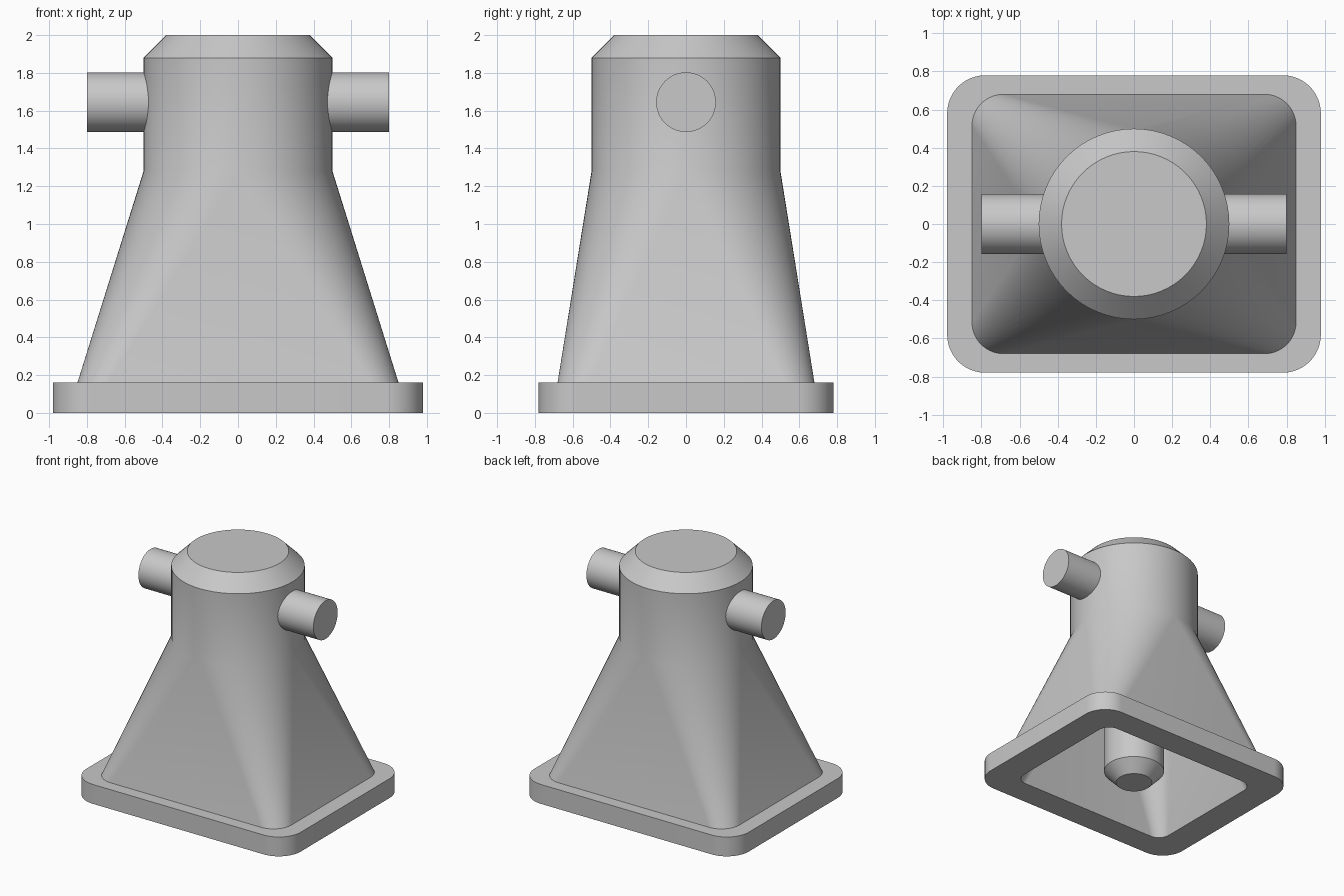
import bpy
import bmesh
from math import sin, cos, pi
from mathutils import Matrix

if "Cube" in bpy.data.objects:
    bpy.data.objects.remove(bpy.data.objects["Cube"], do_unlink=True)

STEPS = 16  # segments in each quarter turn

grey = bpy.data.materials.new("cast_grey")
grey.use_nodes = True
colour = (0.58, 0.58, 0.58, 1)
grey.diffuse_color = colour
grey.node_tree.nodes["Principled BSDF"].inputs["Base Color"].default_value = colour


def outline(hx, hy, r, z):
    """Rounded rectangle; it becomes a circle when hx = hy = r."""
    points = []
    for quarter, (sx, sy) in enumerate([(1, 1), (-1, 1), (-1, -1), (1, -1)]):
        for i in range(STEPS + 1):
            a = (quarter + i / STEPS) * pi / 2
            points.append((sx * (hx - r) + r * cos(a), sy * (hy - r) + r * sin(a), z))
    return points


def circle(r, z):
    return outline(r, r, r, z)


def loft(name, sections, matrix=Matrix()):
    """Skin a stack of matching outlines and cap both ends."""
    bm = bmesh.new()
    rings = [[bm.verts.new(p) for p in s] for s in sections]
    n = len(rings[0])
    for low, high in zip(rings, rings[1:]):
        for i in range(n):
            j = (i + 1) % n
            bm.faces.new((low[i], low[j], high[j], high[i]))
    bm.faces.new(rings[0][::-1])
    bm.faces.new(rings[-1])
    bmesh.ops.remove_doubles(bm, verts=bm.verts, dist=0.0001)
    bmesh.ops.recalc_face_normals(bm, faces=bm.faces)
    bm.transform(matrix)
    mesh = bpy.data.meshes.new(name)
    bm.to_mesh(mesh)
    bm.free()
    mesh.materials.append(grey)
    obj = bpy.data.objects.new(name, mesh)
    bpy.context.collection.objects.link(obj)
    bpy.ops.object.select_all(action="DESELECT")
    obj.select_set(True)
    bpy.context.view_layer.objects.active = obj
    bpy.ops.object.shade_smooth_by_angle(angle=pi / 6)
    return obj


# Hollow housing: cavity ceiling, down the inside, round the flange, up to the top
loft("housing", [
    circle(0.39, 1.78),
    circle(0.39, 1.28),
    outline(0.74, 0.56, 0.10, 0),
    outline(0.98, 0.78, 0.20, 0),
    outline(0.98, 0.78, 0.20, 0.16),
    outline(0.85, 0.68, 0.165, 0.16),
    circle(0.5, 1.28),
    circle(0.5, 1.88),
    circle(0.38, 2),
])

# Chamfered pin hanging inside the cavity
loft("centre_pin", [circle(0.14, 0), circle(0.235, 0.1), circle(0.235, 1.8)])

# Side pegs
for name, side in (("left_peg", 1), ("right_peg", -1)):
    place = Matrix.Translation((0, 0, 1.645)) @ Matrix.Rotation(side * pi / 2, 4, "Y")
    loft(name, [circle(0.158, 0.44), circle(0.158, 0.8)], place)
